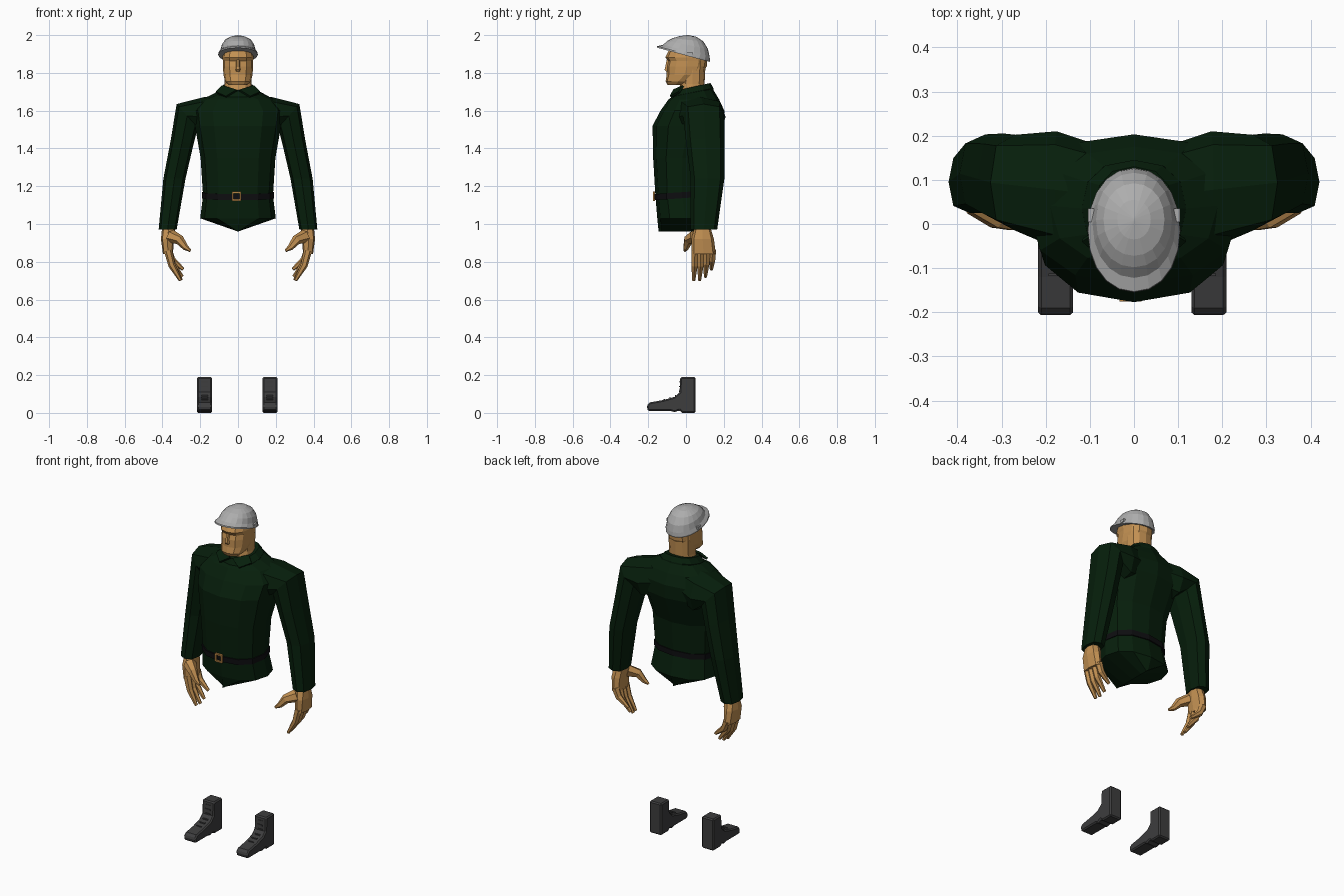
import bpy, bmesh, math
from mathutils import Vector

if "Cube" in bpy.data.objects:
    bpy.data.objects.remove(bpy.data.objects["Cube"])


def material(name, *rgb):
    m = bpy.data.materials.new(name)
    m.use_nodes = True
    m.diffuse_color = (*rgb, 1)
    node = m.node_tree.nodes["Principled BSDF"]
    node.inputs["Base Color"].default_value = (*rgb, 1)
    node.inputs["Roughness"].default_value = 0.8
    return m


GREEN = material("dark green cloth", 0.002, 0.0135, 0.0035)
SKIN = material("tan skin", 0.54, 0.28, 0.085)
GREY = material("helmet grey", 0.42, 0.42, 0.42)
BOOT = material("boot charcoal", 0.047, 0.047, 0.048)
BLACK = material("belt black", 0.004, 0.004, 0.005)
BRASS = material("buckle brass", 0.5, 0.24, 0.06)


def finish(name, bm, mat, mirror=False):
    bmesh.ops.remove_doubles(bm, verts=bm.verts, dist=0.0005)
    bmesh.ops.recalc_face_normals(bm, faces=bm.faces)
    mesh = bpy.data.meshes.new(name)
    bm.to_mesh(mesh)
    bm.free()
    mesh.materials.append(mat)
    ob = bpy.data.objects.new(name, mesh)
    bpy.context.collection.objects.link(ob)
    if mirror:
        ob.modifiers.new("Mirror", "MIRROR")
    return ob


def loft(name, rings, mat, mirror=False):
    """Skin a stack of equal rings and cap both ends."""
    bm = bmesh.new()
    rows = [[bm.verts.new(p) for p in ring] for ring in rings]
    for a, b in zip(rows, rows[1:]):
        for i in range(len(a)):
            j = (i + 1) % len(a)
            bm.faces.new((a[i], a[j], b[j], b[i]))
    bm.faces.new(rows[0])
    bm.faces.new(rows[-1])
    return finish(name, bm, mat, mirror)


def rounded(n, power):
    for i in range(n):
        t = math.tau * i / n
        c, s = math.cos(t), math.sin(t)
        yield (math.copysign(abs(c) ** power, c), math.copysign(abs(s) ** power, s))


def section(z, w, front, back, slope=0, n=12, power=0.85):
    """Level ring; slope lowers it towards the back."""
    pts = []
    for u, v in rounded(n, power):
        y = (front + back) / 2 + v * (back - front) / 2
        pts.append((u * w, y, z - slope * y))
    return pts


def limb_section(inner, outer, front, back, n=8):
    """Ring spanned between an inner and an outer (x, z) point."""
    a, b = Vector(inner), Vector(outer)
    pts = []
    for u, v in rounded(n, 0.75):
        p = (a + b) / 2 + (b - a) / 2 * u
        pts.append((p.x, (front + back) / 2 + v * (back - front) / 2, p.y))
    return pts


def finger(name, path, radii, n=6):
    """Tapered tube bending in the x-z plane."""
    pts = [Vector(p) for p in path]
    rings = []
    for i, p in enumerate(pts):
        d = (pts[min(i + 1, len(pts) - 1)] - pts[max(i - 1, 0)]).normalized()
        side = d.cross(Vector((0, 1, 0))).normalized()
        up = d.cross(side)
        rings.append([p + (side * u + up * v) * radii[i] for u, v in rounded(n, 1)])
    return loft(name, rings, SKIN, True)


def box(name, centre, size, mat, mirror=False):
    bm = bmesh.new()
    bmesh.ops.create_cube(bm, size=1)
    bmesh.ops.scale(bm, vec=size, verts=bm.verts)
    bmesh.ops.translate(bm, vec=centre, verts=bm.verts)
    return finish(name, bm, mat, mirror)


# Jacket body, with a keel-shaped closed hem
loft("jacket_body", [section(*s) for s in (
    (0.96, 0.0, -0.145, 0.12), (1.03, 0.2, -0.152, 0.145),
    (1.15, 0.185, -0.162, 0.12), (1.35, 0.198, -0.174, 0.135),
    (1.52, 0.228, -0.177, 0.2), (1.6, 0.24, -0.135, 0.203),
    (1.66, 0.19, -0.092, 0.175), (1.69, 0.115, -0.07, 0.14, -0.2))], GREEN)

# Sleeves
loft("sleeves", [limb_section(*s) for s in (
    ((0.1, 1.48), (0.1, 1.68), -0.05, 0.185),
    ((0.17, 1.46), (0.18, 1.672), -0.055, 0.21),
    ((0.213, 1.51), (0.325, 1.635), -0.015, 0.202),
    ((0.236, 1.42), (0.355, 1.45), 0.0, 0.205),
    ((0.278, 1.24), (0.395, 1.24), 0.025, 0.203),
    ((0.325, 0.97), (0.42, 0.972), 0.025, 0.165))], GREEN, True)

# Collar band and its two front points
loft("collar", [section(*s) for s in (
    (1.665, 0.12, -0.076, 0.145, -0.2), (1.69, 0.118, -0.076, 0.145, -0.2),
    (1.718, 0.088, -0.06, 0.13, -0.22))], GREEN)
bm = bmesh.new()
bm.faces.new([bm.verts.new(p) for p in (
    (0.008, -0.068, 1.712), (0.085, -0.02, 1.735),
    (0.118, -0.04, 1.702), (0.065, -0.086, 1.677))])
flap = finish("collar_points", bm, GREEN, True)
flap.modifiers.new("Thickness", "SOLIDIFY").thickness = 0.012

# Belt and buckle
loft("belt", [section(*s) for s in (
    (1.138, 0.191, -0.168, 0.128, -0.07), (1.17, 0.191, -0.169, 0.128, -0.07))], BLACK)
for side in (-1, 1):
    box("buckle_upright", (-0.008 + side * 0.02, -0.17, 1.147), (0.009, 0.012, 0.046), BRASS)
    box("buckle_bar", (-0.008, -0.17, 1.147 + side * 0.02), (0.046, 0.012, 0.009), BRASS)

# Palms, fingers and thumbs
loft("palms", [limb_section(*s) for s in (
    ((0.332, 0.98), (0.402, 0.98), 0.045, 0.13),
    ((0.338, 0.92), (0.408, 0.92), 0.028, 0.148),
    ((0.345, 0.84), (0.397, 0.84), 0.028, 0.158))], SKIN, True)
for i, (tip_x, tip_z) in enumerate(((0.305, 0.702), (0.3, 0.702), (0.295, 0.72), (0.29, 0.76))):
    y = 0.047 + i * 0.031
    mid_z = (0.86 + tip_z) / 2
    finger("finger", [(0.37, y, 0.86), (0.35, y - 0.002, mid_z), (tip_x, y - 0.006, tip_z)],
           (0.022, 0.019, 0.009))
finger("thumb", [(0.355, 0.05, 0.935), (0.308, 0.012, 0.915), (0.277, 0.0, 0.875),
                 (0.252, -0.006, 0.858)], (0.036, 0.026, 0.016, 0.007))

# Neck, head and nose
loft("neck", [section(*s) for s in (
    (1.67, 0.078, -0.045, 0.105), (1.74, 0.072, -0.03, 0.098), (1.87, 0.074, -0.03, 0.105))], SKIN)
loft("head", [section(*s) for s in (
    (1.735, 0.048, -0.097, -0.02), (1.755, 0.068, -0.108, 0.03),
    (1.79, 0.077, -0.102, 0.085), (1.835, 0.08, -0.102, 0.11),
    (1.862, 0.08, -0.095, 0.112), (1.882, 0.082, -0.109, 0.115),
    (1.95, 0.07, -0.075, 0.09))], SKIN)
loft("nose", [section(*s, n=6) for s in (
    (1.808, 0.013, -0.108, -0.08), (1.817, 0.013, -0.115, -0.08),
    (1.87, 0.009, -0.103, -0.08))], SKIN)

# Helmet flaring into a tilted, peaked brim
loft("helmet", [section(*s, n=20, power=0.95) for s in (
    (1.892, 0.105, -0.155, 0.125, 0.27), (1.9, 0.104, -0.153, 0.127, 0.27),
    (1.918, 0.094, -0.122, 0.125, 0.25), (1.95, 0.086, -0.098, 0.116, 0.2),
    (1.976, 0.069, -0.072, 0.092, 0.1), (1.993, 0.038, -0.035, 0.055, 0.04),
    (2.0, 0.0, 0.005, 0.015, 0))], GREY)
box("helmet_clips", (0.094, 0.02, 1.902), (0.02, 0.03, 0.018), GREY, True)

# Boots: side profile extruded across, softened, with lace bars
profile = [(0.05, 0), (0.05, 0.19), (-0.03, 0.19), (-0.034, 0.11), (-0.06, 0.085),
           (-0.12, 0.068), (-0.19, 0.056), (-0.208, 0.038), (-0.202, 0.01),
           (-0.08, 0.01), (-0.06, 0.004), (-0.035, 0.014), (-0.02, 0)]
boots = loft("boots", [[(x, y, z) for y, z in profile] for x in (0.134, 0.213)], BOOT, True)
boots.location.x = -0.004
bevel = boots.modifiers.new("Soft edges", "BEVEL")
bevel.width = 0.007
bevel.limit_method = "ANGLE"
bevel.angle_limit = math.radians(50)
for y, z in ((-0.031, 0.165), (-0.033, 0.14), (-0.035, 0.115),
             (-0.055, 0.09), (-0.085, 0.08), (-0.115, 0.071)):
    box("boot_laces", (0.173, y, z), (0.034, 0.006, 0.007), BOOT, True).location.x = -0.004
